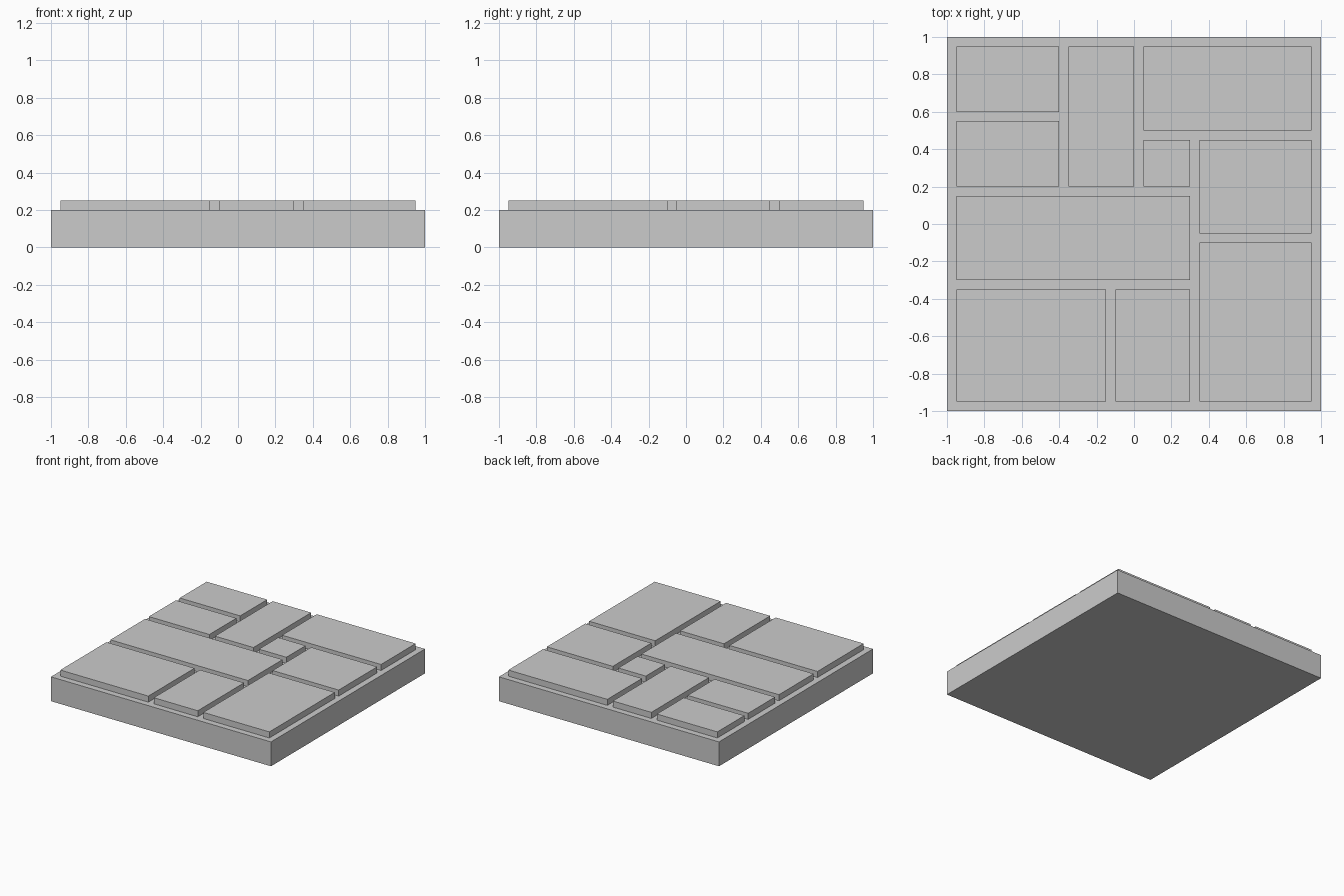
import bpy

if "Cube" in bpy.data.objects:
    bpy.data.objects.remove(bpy.data.objects["Cube"])


def box(name, x0, x1, y0, y1, z0, z1):
    """Axis-aligned block given by its limits."""
    bpy.ops.mesh.primitive_cube_add(
        size=1, location=((x0 + x1) / 2, (y0 + y1) / 2, (z0 + z1) / 2))
    obj = bpy.context.object
    obj.name = name
    obj.scale = (x1 - x0, y1 - y0, z1 - z0)
    bpy.ops.object.transform_apply(location=False, rotation=False, scale=True)
    return obj


BASE_TOP, STONE_TOP = 0.20, 0.25

# Ground slab
box("base_slab", -1, 1, -1, 1, 0, BASE_TOP)

# Raised paving stones: x0, x1, y0, y1
stones = [
    (-0.95, -0.40, 0.60, 0.95),
    (-0.95, -0.40, 0.20, 0.55),
    (-0.35, 0.00, 0.20, 0.95),
    (0.05, 0.95, 0.50, 0.95),
    (0.05, 0.30, 0.20, 0.45),
    (0.35, 0.95, -0.05, 0.45),
    (-0.95, 0.30, -0.30, 0.15),
    (-0.95, -0.15, -0.95, -0.35),
    (-0.10, 0.30, -0.95, -0.35),
    (0.35, 0.95, -0.95, -0.10),
]
for i, limits in enumerate(stones, 1):
    box(f"paving_stone_{i}", *limits, BASE_TOP, STONE_TOP)
